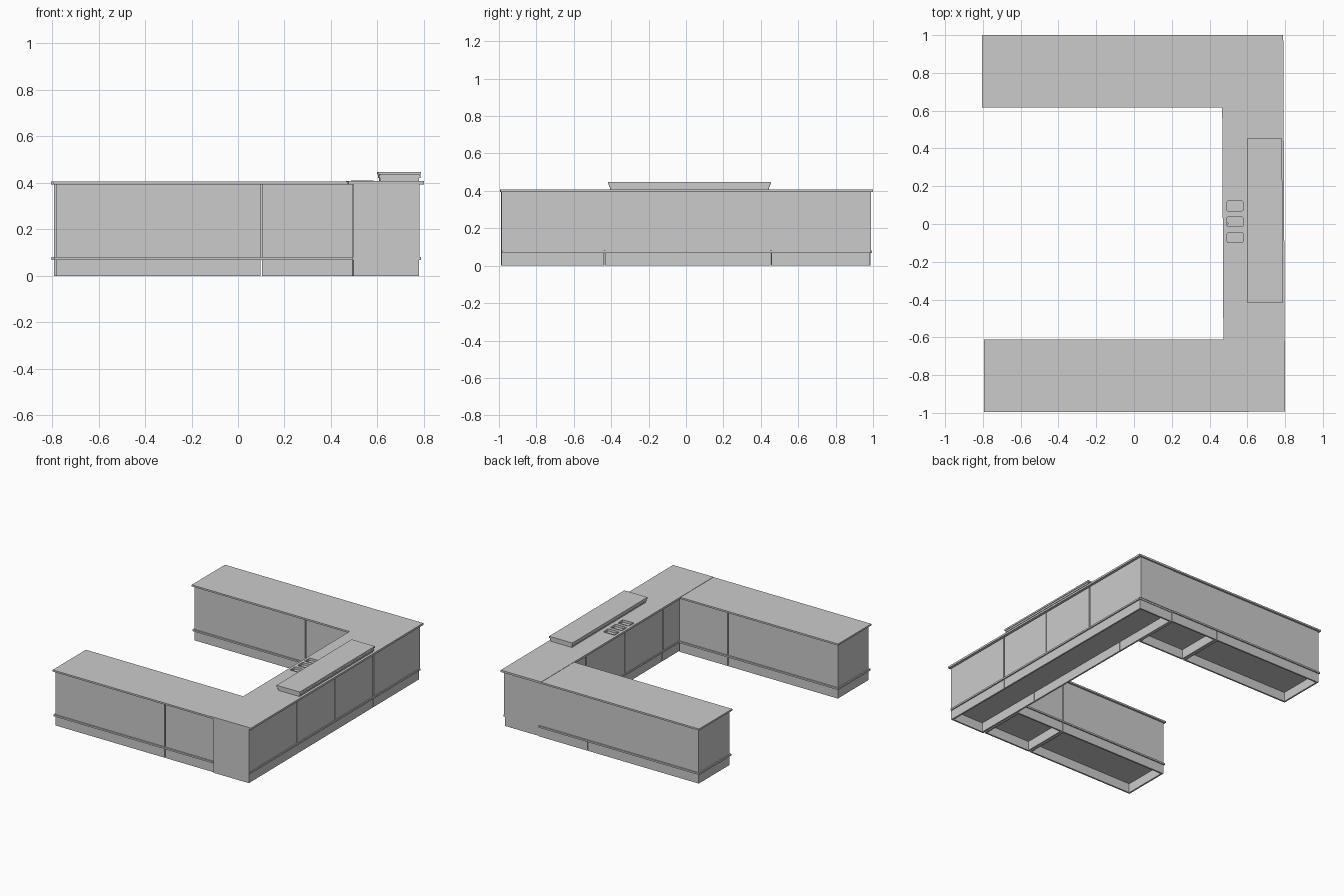
import bpy, bmesh
from mathutils import Matrix

if "Cube" in bpy.data.objects:
    bpy.data.objects.remove(bpy.data.objects["Cube"])

SKEW = Matrix.Rotation(0.005, 4, 'Z')   # the cross counter sits very slightly turned


def box(name, x0, x1, y0, y1, z0, z1, turn=False, round_r=0):
    bm = bmesh.new()
    bmesh.ops.create_cube(bm, size=1)
    for v in bm.verts:
        v.co = ((x0 + x1) / 2 + v.co.x * (x1 - x0),
                (y0 + y1) / 2 + v.co.y * (y1 - y0),
                (z0 + z1) / 2 + v.co.z * (z1 - z0))
    if round_r:
        up = [e for e in bm.edges if abs(e.verts[0].co.z - e.verts[1].co.z) > 1e-5]
        bmesh.ops.bevel(bm, geom=up, offset=round_r, segments=3, profile=0.5, affect='EDGES')
    if turn:
        bm.transform(SKEW)
    me = bpy.data.meshes.new(name)
    bm.to_mesh(me)
    bm.free()
    ob = bpy.data.objects.new(name, me)
    bpy.context.collection.objects.link(ob)
    return ob


def cut(ob, cutter):
    m = ob.modifiers.new("cut", 'BOOLEAN')
    m.operation, m.object, m.solver = 'DIFFERENCE', cutter, 'EXACT'
    bpy.context.view_layer.objects.active = ob
    bpy.ops.object.modifier_apply(modifier=m.name)


def plinth(name, x0, x1, y0, y1, turn=False, t=0.012):
    # open frame of four upright boards
    box(name + "_left", x0, x0 + t, y0, y1, 0, 0.068, turn)
    box(name + "_right", x1 - t, x1, y0, y1, 0, 0.068, turn)
    box(name + "_front", x0 + t, x1 - t, y0, y0 + t, 0, 0.068, turn)
    box(name + "_back", x0 + t, x1 - t, y1 - t, y1, 0, 0.068, turn)


Z0, Z1, D = 0.08, 0.394, 0.008   # cabinet bottom, top, door thickness

# two side arms: worktop, base board, core, doors and plinths
for tag, x0, y0, y1 in (("front_arm", -0.795, -0.995, -0.612),
                        ("back_arm", -0.805, 0.618, 1.0)):
    bx = x0 + 0.012
    b0, b1 = y0 + 0.014, y1 - 0.014
    box(tag + "_worktop", x0, 0.474, y0, y1, Z1, 0.406)
    box(tag + "_base_board", x0 + 0.003, 0.492, y0 + 0.005, y1 - 0.005, 0.068, Z0)
    box(tag + "_core", bx + D, 0.492, b0 + D, b1 - D, Z0, Z1)
    box(tag + "_end_panel", bx, bx + D, b0, b1, Z0, Z1)
    for side, p0, p1 in (("front", b0, b0 + D), ("back", b1 - D, b1)):
        if tag == "back_arm" and side == "back":
            box(tag + "_back_panel", bx + D, 0.492, p0, p1, Z0, Z1)
            continue
        box(f"{tag}_{side}_panel_long", bx + D, 0.096, p0, p1, Z0, Z1)
        box(f"{tag}_{side}_panel_short", 0.104, 0.492, p0, p1, Z0, Z1)
    plinth(tag + "_plinth_long", bx, 0.097, b0, b1)
    plinth(tag + "_plinth_short", 0.103, 0.492, b0, b1)

# cross counter along the right side
top = box("cross_worktop", 0.47, 0.795, -0.997, 0.997, Z1, 0.408, True)
box("cross_base_board", 0.485, 0.783, -0.985, 0.982, 0.068, Z0, True)
box("cross_core", 0.49 + D, 0.776 - D, -0.98, 0.975, Z0, Z1, True)
seams = (-0.985, -0.44, 0.0, 0.45, 0.978)
for i in range(4):
    g0 = 0.002 if seams[i] == 0 else 0.005
    g1 = 0.002 if seams[i + 1] == 0 else 0.005
    a = seams[i] + (g0 if i else 0)
    b = seams[i + 1] - (g1 if i < 3 else 0)
    box(f"outer_door_{i}", 0.776 - D, 0.776, a, b, Z0, Z1, True)
    box(f"inner_door_{i}", 0.49, 0.49 + D, max(a, -0.63), min(b, 0.63), Z0, Z1, True)

# cross counter plinth: long boards split at the seams, closed at both ends
for n, (a, b) in enumerate(((-0.985, -0.442), (-0.438, 0.448), (0.452, 0.978))):
    box(f"cross_plinth_outer_{n}", 0.762, 0.774, a, b, 0, 0.068, True)
    box(f"cross_plinth_inner_{n}", 0.496, 0.508, a, b, 0, 0.068, True)
box("cross_plinth_end", 0.508, 0.762, 0.966, 0.978, 0, 0.068, True)

# full height end panels at the corners
box("front_corner_panel", 0.492, 0.774, -0.991, -0.98, 0, Z1, True)
box("back_corner_panel", 0.492, 0.776, 0.975, 0.986, Z0, Z1, True)

# raised shelf
box("shelf_support", 0.61, 0.778, -0.41, 0.44, 0.408, 0.422, True)
box("shelf_lower_board", 0.604, 0.784, -0.415, 0.445, 0.42, 0.433, True)
box("shelf_top_board", 0.6, 0.786, -0.42, 0.45, 0.435, 0.447, True)
box("shelf_shadow_gap", 0.61, 0.778, -0.41, 0.44, 0.433, 0.435, True)

# three recessed trays with rounded rims
for i, yc in enumerate((-0.075, 0.009, 0.093)):
    rim = box(f"tray_rim_{i}", 0.488, 0.582, yc - 0.031, yc + 0.031, 0.404, 0.411, True, 0.009)
    cutter = box("tray_cutter", 0.493, 0.577, yc - 0.026, yc + 0.026, 0.38, 0.43, True, 0.006)
    cut(top, cutter)
    cut(rim, cutter)
    bpy.data.objects.remove(cutter)
